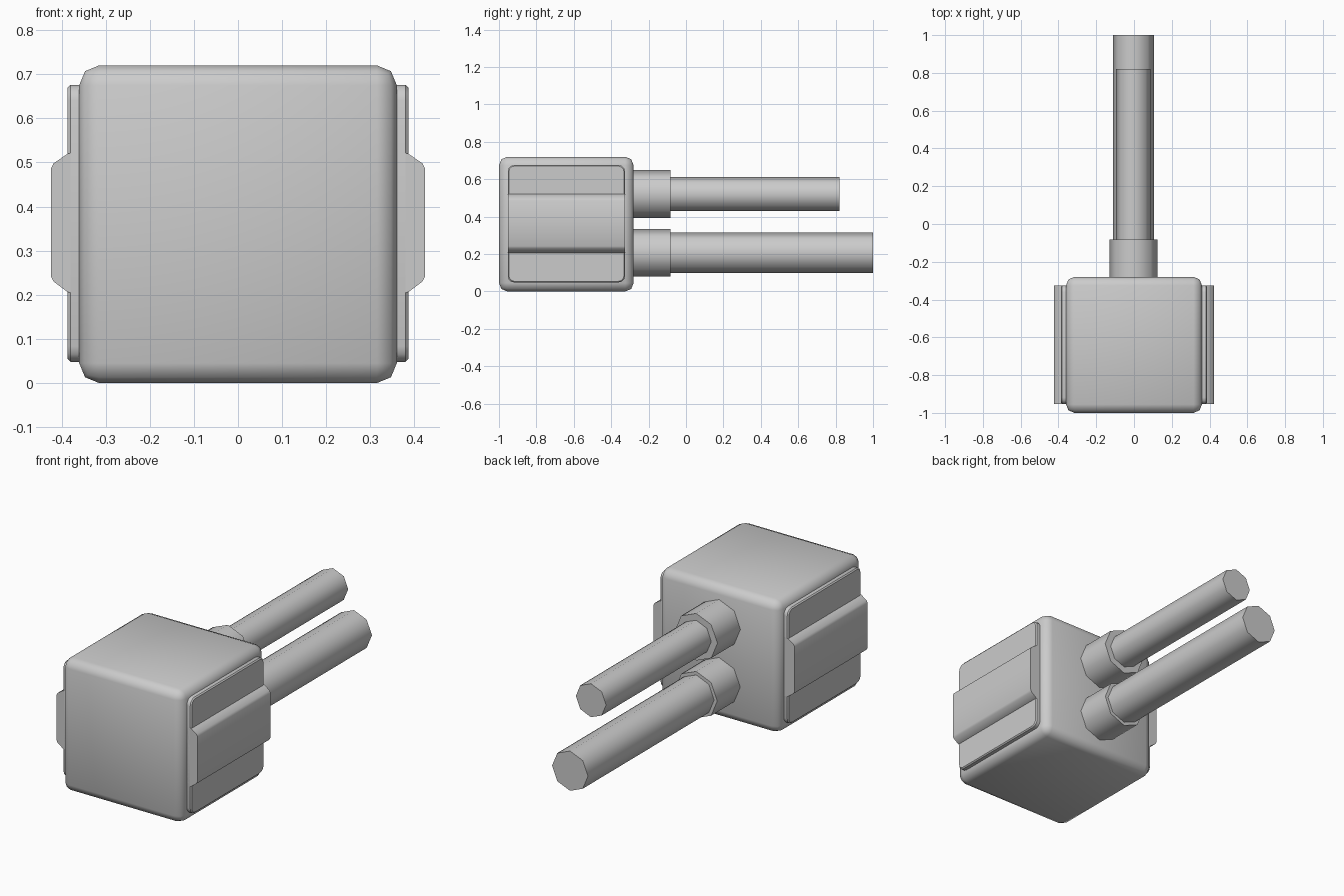
import bpy, bmesh
from math import cos, sin, tau, radians

if "Cube" in bpy.data.objects:
    bpy.data.objects.remove(bpy.data.objects["Cube"])


def finish(name, bm, angle):
    bmesh.ops.recalc_face_normals(bm, faces=bm.faces)
    mesh = bpy.data.meshes.new(name)
    bm.to_mesh(mesh)
    bm.free()
    ob = bpy.data.objects.new(name, mesh)
    bpy.context.collection.objects.link(ob)
    bpy.ops.object.select_all(action='DESELECT')
    ob.select_set(True)
    bpy.context.view_layer.objects.active = ob
    bpy.ops.object.shade_smooth_by_angle(angle=radians(angle))
    return ob


def box(x0, x1, y0, y1, z0, z1):
    bm = bmesh.new()
    bmesh.ops.create_cube(bm, size=1)
    for v in bm.verts:
        v.co = ((x0 + x1) / 2 + v.co.x * (x1 - x0),
                (y0 + y1) / 2 + v.co.y * (y1 - y0),
                (z0 + z1) / 2 + v.co.z * (z1 - z0))
    return bm


def bevel(bm, edges, width, segments):
    bmesh.ops.bevel(bm, geom=edges, offset=width, segments=segments,
                    profile=0.5, affect='EDGES')


# Rounded block
bm = box(-0.36, 0.36, -1, -0.28, 0, 0.72)
bevel(bm, bm.edges[:], 0.045, 2)
finish("connector_body", bm, 50)

for side, s in (("left", -1), ("right", 1)):
    # Thin side plate with rounded corners and a softened outer rim
    bm = box(0.32, 0.386, -0.953, -0.326, 0.048, 0.676)
    bevel(bm, [e for e in bm.edges
               if abs(e.verts[0].co.x - e.verts[1].co.x) > 0.01], 0.035, 3)
    bevel(bm, [e for e in bm.edges
               if all(v.co.x > 0.38 for v in e.verts)], 0.006, 1)
    for v in bm.verts:
        v.co.x *= s
    finish(side + "_plate", bm, 35)

    # Raised grip ridge
    profile = [(0.35, 0.2), (0.386, 0.206), (0.418, 0.23), (0.424, 0.242),
               (0.424, 0.486), (0.418, 0.498), (0.386, 0.52), (0.35, 0.526)]
    bm = bmesh.new()
    ends = [[bm.verts.new((s * x, y, z)) for x, z in profile]
            for y in (-0.953, -0.326)]
    n = len(profile)
    for i in range(n):
        j = (i + 1) % n
        bm.faces.new((ends[0][i], ends[0][j], ends[1][j], ends[1][i]))
    for ring in ends:
        bm.faces.new(ring)
    finish(side + "_ridge", bm, 30)


# Eight-sided cables, each stepping out of a thicker collar
def cable(name, z, collar_r, r, y_end):
    bm = bmesh.new()
    rings = [[bm.verts.new((-0.003 + rad * cos(tau * i / 8), y,
                            z + rad * sin(tau * i / 8))) for i in range(8)]
             for y, rad in ((-0.3, collar_r), (-0.083, collar_r),
                            (-0.083, r), (y_end, r))]
    for a, b in zip(rings, rings[1:]):
        for i in range(8):
            j = (i + 1) % 8
            bm.faces.new((a[i], a[j], b[j], b[i]))
    bm.faces.new(rings[0])
    bm.faces.new(rings[-1])
    finish(name, bm, 60)


cable("upper_cable", 0.52, 0.128, 0.091, 0.82)
cable("lower_cable", 0.206, 0.127, 0.108, 1.0)
